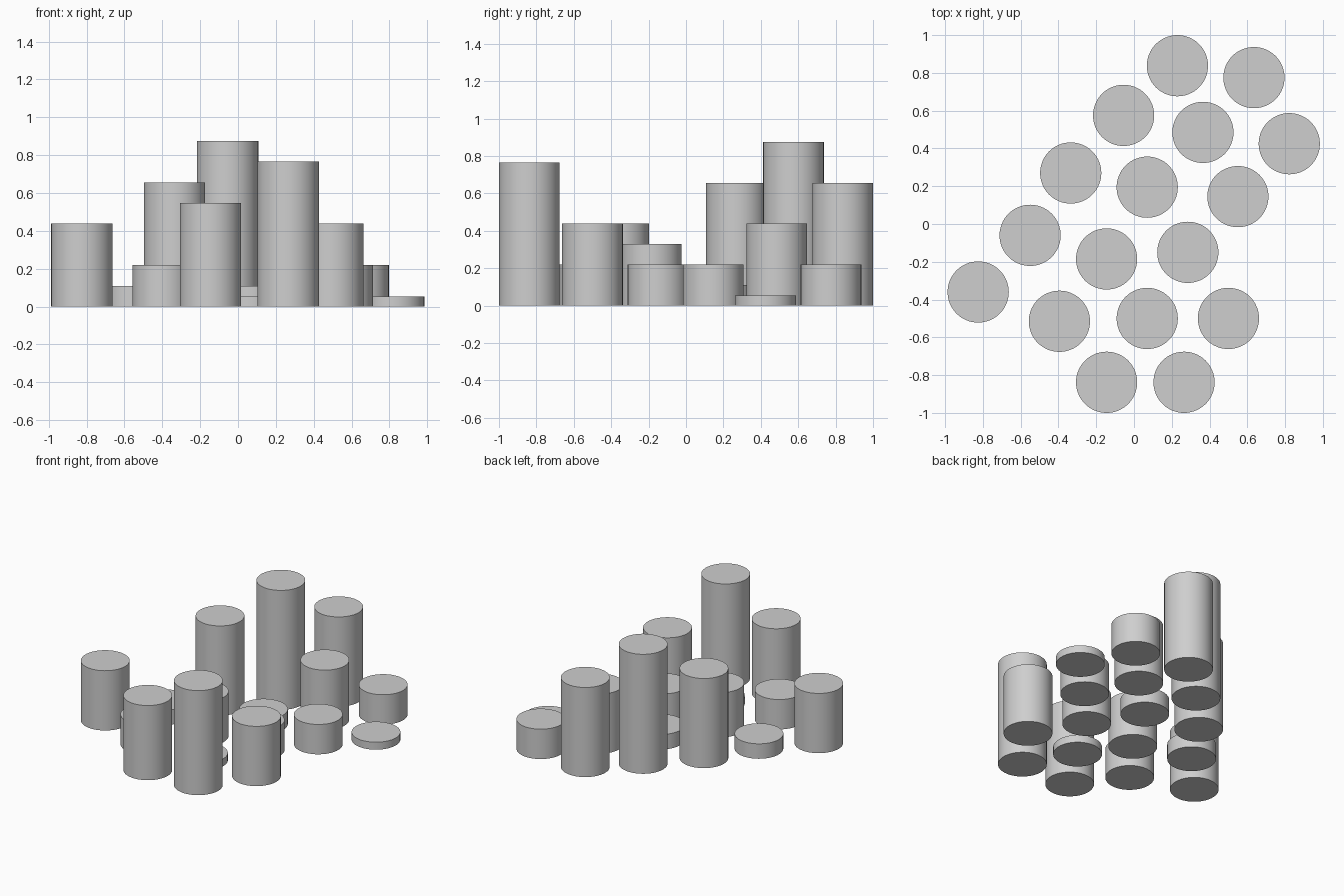
import bpy

default_cube = bpy.data.objects.get("Cube")
if default_cube:
    bpy.data.objects.remove(default_cube, do_unlink=True)

RADIUS = 0.162
STEP = 0.1095  # height of one step

# One plain grey for every column
grey = bpy.data.materials.new("light_grey")
grey.use_nodes = True
colour = (0.62, 0.62, 0.62, 1.0)
grey.diffuse_color = colour
for node in grey.node_tree.nodes:
    if node.type == 'BSDF_PRINCIPLED':
        node.inputs["Base Color"].default_value = colour


def add_column(name, x, y, steps):
    """Round column standing on the ground, its height counted in steps."""
    height = steps * STEP
    bpy.ops.mesh.primitive_cylinder_add(
        vertices=64, radius=RADIUS, depth=height,
        end_fill_type='NGON', location=(x, y, height / 2))
    column = bpy.context.object
    column.name = name
    column.data.name = name
    column.data.materials.append(grey)
    bpy.ops.object.shade_smooth_by_angle()
    return column


# Diagonal rows of columns: x, y, height in steps
rows = {
    "left_outer_row": [(-.825, -.36, 4), (-.55, -.06, 1), (-.335, .27, 6),
                       (-.055, .575, 8), (.23, .838, 6)],
    "left_inner_row": [(-.395, -.515, 2), (-.145, -.185, 3), (.07, .195, 1),
                       (.365, .485, 4), (.635, .775, 2)],
    "right_inner_row": [(-.145, -.838, 5), (.07, -.5, .5), (.285, -.15, 2),
                        (.55, .145, 2), (.822, .425, .5)],
    "right_outer_row": [(.265, -.838, 7), (.5, -.5, 4)],
}

for row_name, columns in rows.items():
    for index, (x, y, steps) in enumerate(columns, start=1):
        add_column(f"{row_name}_column_{index}", x, y, steps)
